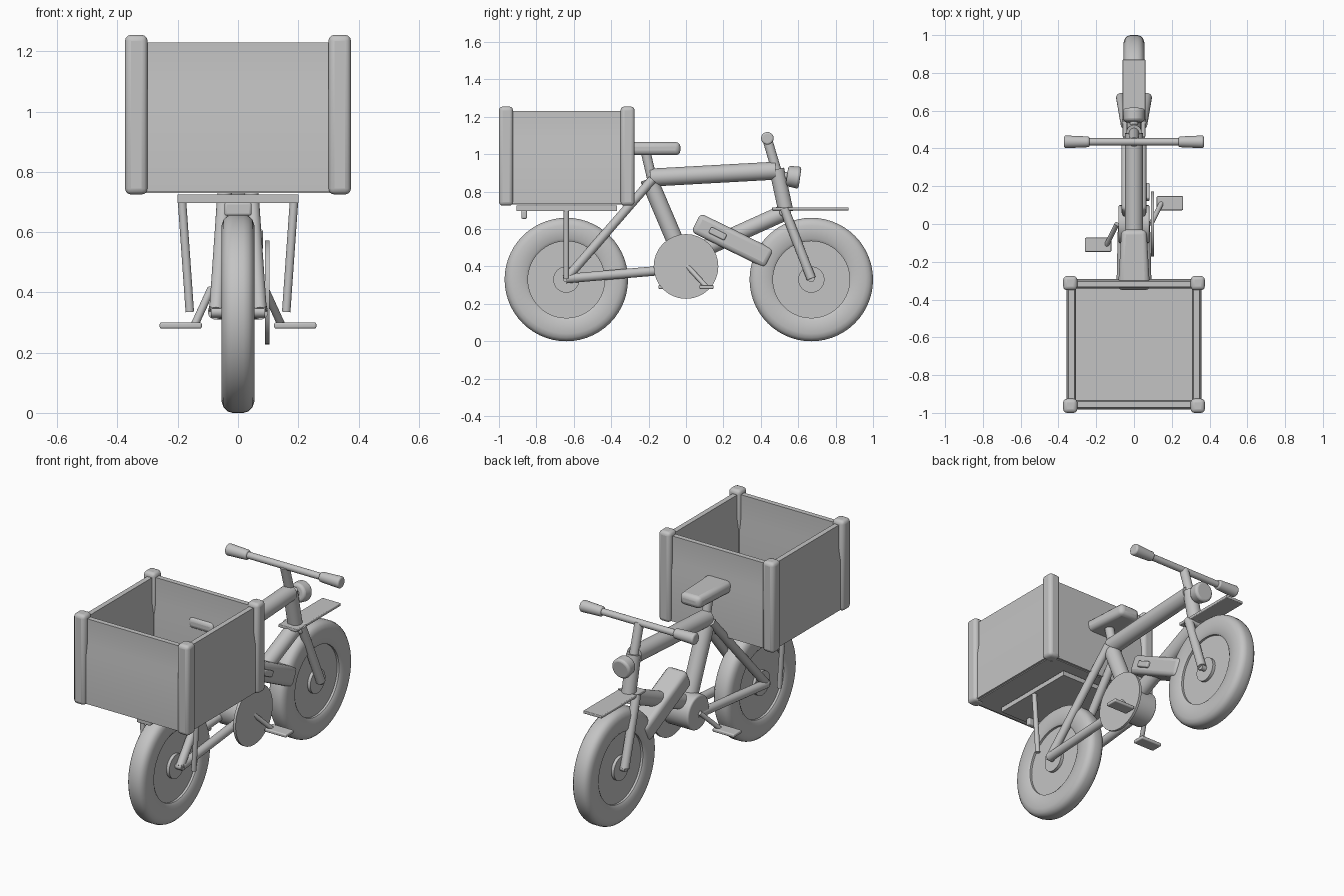
import bpy, bmesh, math
from mathutils import Vector

cube = bpy.data.objects.get("Cube")
if cube:
    bpy.data.objects.remove(cube)

grey = bpy.data.materials.new("plain grey")
grey.use_nodes = True
grey.diffuse_color = (0.55, 0.55, 0.55, 1)
grey.node_tree.nodes["Principled BSDF"].inputs["Base Color"].default_value = (0.55, 0.55, 0.55, 1)


def finish(name, bm, bevel=0, segments=3):
    bmesh.ops.recalc_face_normals(bm, faces=bm.faces)
    mesh = bpy.data.meshes.new(name)
    bm.to_mesh(mesh)
    bm.free()
    ob = bpy.data.objects.new(name, mesh)
    bpy.context.collection.objects.link(ob)
    mesh.materials.append(grey)
    bpy.ops.object.select_all(action='DESELECT')
    ob.select_set(True)
    bpy.context.view_layer.objects.active = ob
    bpy.ops.object.shade_smooth_by_angle(angle=math.radians(35))
    if bevel:
        mod = ob.modifiers.new("rounding", 'BEVEL')
        mod.width, mod.segments = bevel, segments
        mod.limit_method = 'ANGLE'
        mod.angle_limit = math.radians(40)
    return ob


def box(name, centre, size, bevel=0, tilt=0, segments=3):
    bm = bmesh.new()
    bmesh.ops.create_cube(bm, size=1)
    bmesh.ops.scale(bm, vec=size, verts=bm.verts)
    ob = finish(name, bm, bevel, segments)
    ob.location = centre
    ob.rotation_euler.x = math.radians(tilt)
    return ob


def tube(name, a, b, r, r_end=None, bevel=0):
    a, b = Vector(a), Vector(b)
    bm = bmesh.new()
    bmesh.ops.create_cone(bm, cap_ends=True, segments=32, radius1=r,
                          radius2=r if r_end is None else r_end, depth=(b - a).length)
    ob = finish(name, bm, bevel)
    ob.location = (a + b) / 2
    ob.rotation_mode = 'QUATERNION'
    ob.rotation_quaternion = (b - a).to_track_quat('Z', 'Y')
    return ob


def wheel(name, y):
    # half profile as (radius, x), mirrored and spun about the axle
    half = [(0, .05), (.07, .05), (.07, .032), (.205, .032), (.205, .045),
            (.22, .055), (.29, .055), (.312, .048), (.325, .035), (.33, .018)]
    points = half + [(r, -x) for r, x in reversed(half)]
    bm = bmesh.new()
    verts = [bm.verts.new((x, r, 0)) for r, x in points]
    edges = [bm.edges.new(pair) for pair in zip(verts, verts[1:])]
    bmesh.ops.spin(bm, geom=verts + edges, cent=(0, 0, 0), axis=(1, 0, 0),
                   angle=math.tau, steps=56, use_duplicate=False)
    bmesh.ops.remove_doubles(bm, verts=bm.verts, dist=.0001)
    finish(name, bm).location = (0, y, .33)


def crate_wall(name, length, outer, angle):
    # stepped board profile as (offset from outer face, z)
    profile = [(0, .735), (0, 1.02), (-.012, 1.09), (-.012, 1.23),
               (-.042, 1.23), (-.042, 1.09), (-.05, 1.02), (-.05, .735)]
    bm = bmesh.new()
    face = bm.faces.new([bm.verts.new((-length / 2, outer + o, z)) for o, z in profile])
    new = bmesh.ops.extrude_face_region(bm, geom=[face])["geom"]
    bmesh.ops.translate(bm, vec=(length, 0, 0),
                        verts=[v for v in new if isinstance(v, bmesh.types.BMVert)])
    ob = finish(name, bm)
    ob.location.y = CRATE_Y
    ob.rotation_euler.z = math.radians(angle)


# Wheels
REAR, FRONT, CRATE_Y = -.64, .67, -.6375
wheel("rear_wheel", REAR)
wheel("front_wheel", FRONT)

# Cargo crate
for name, length, outer, angle in (("back", .66, .345, 0), ("front", .66, .345, 180),
                                   ("left", .64, .358, -90), ("right", .64, .358, 90)):
    crate_wall("crate_wall_" + name, length, outer, angle)
box("crate_floor", (0, CRATE_Y, .745), (.69, .665, .03))
for sx in (-1, 1):
    for sy in (-1, 1):
        box("crate_post", (sx * .3375, CRATE_Y + sy * .325, .99), (.075, .075, .53), .02)

# Rack under the crate
box("rack_plate", (0, CRATE_Y, .711), (.4, .535, .028))
box("tail_light", (0, -.865, .677), (.09, .03, .045), .008)

# Main frame
tube("top_tube", (0, -.19, .875), (0, .48, .912), .048)
tube("seat_tube", (0, -.2, .87), (0, 0, .4), .046)
tube("down_tube", (0, .02, .46), (0, .53, .69), .044)
tube("head_tube", (0, .485, .92), (0, .535, .69), .04)
tube("motor", (-.083, 0, .41), (.083, 0, .41), .1, bevel=.01)
tube("chain_guard", (.09, 0, .4), (.105, 0, .4), .173)
tube("seat_post", (0, -.18, .86), (0, -.215, 1.01), .026)

# Saddle, narrowing slightly towards the handlebar
saddle = box("saddle", (0, -.19, 1.03), (.17, .32, .07), .025)
for v in saddle.data.vertices:
    if v.co.y > 0:
        v.co.x *= .78

# Paired tubes, cranks and pedals
for side, s in (("left", 1), ("right", -1)):
    tube("chain_stay_" + side, (s * .075, REAR, .335), (s * .06, 0, .39), .025)
    tube("seat_stay_" + side, (s * .072, REAR, .335), (s * .035, -.18, .865), .024)
    tube("rack_stay_" + side, (s * .16, REAR, .335), (s * .186, REAR, .705), .014)
    tube("fork_leg_" + side, (s * .07, FRONT, .335), (s * .045, .525, .71), .025)
    tube("crank_" + side, (s * .09, 0, .41), (s * .145, s * .11, .29), .013)
    box("pedal_" + side, (s * .19, s * .11, .29), (.14, .075, .02), .006)
    tube("grip_" + side, (s * .235, .435, 1.085), (s * .37, .435, 1.085), .028, .034, .01)

# Axles
for name, y, reach in (("rear", REAR, .09), ("front", FRONT, .08)):
    tube(name + "_axle", (-reach, y, .335), (reach, y, .335), .018)

# Steering, light and mudguard
box("fork_crown", (0, .53, .69), (.12, .06, .035), .012, 12)
tube("stem", (0, .485, .91), (0, .433, 1.085), .026)
tube("handlebar", (-.26, .435, 1.085), (.26, .435, 1.085), .019)
tube("headlight", (0, .54, .884), (0, .61, .874), .054, .06, .014)
tube("headlight_bracket", (0, .49, .89), (0, .55, .882), .02)
box("front_mudguard", (0, .665, .708), (.12, .41, .017), .004)

# Battery with its side latch
box("battery", (0, .25, .537), (.132, .44, .112), .025, -26.3)
box("battery_latch", (.07, .17, .575), (.026, .095, .036), .008, -26.3)
